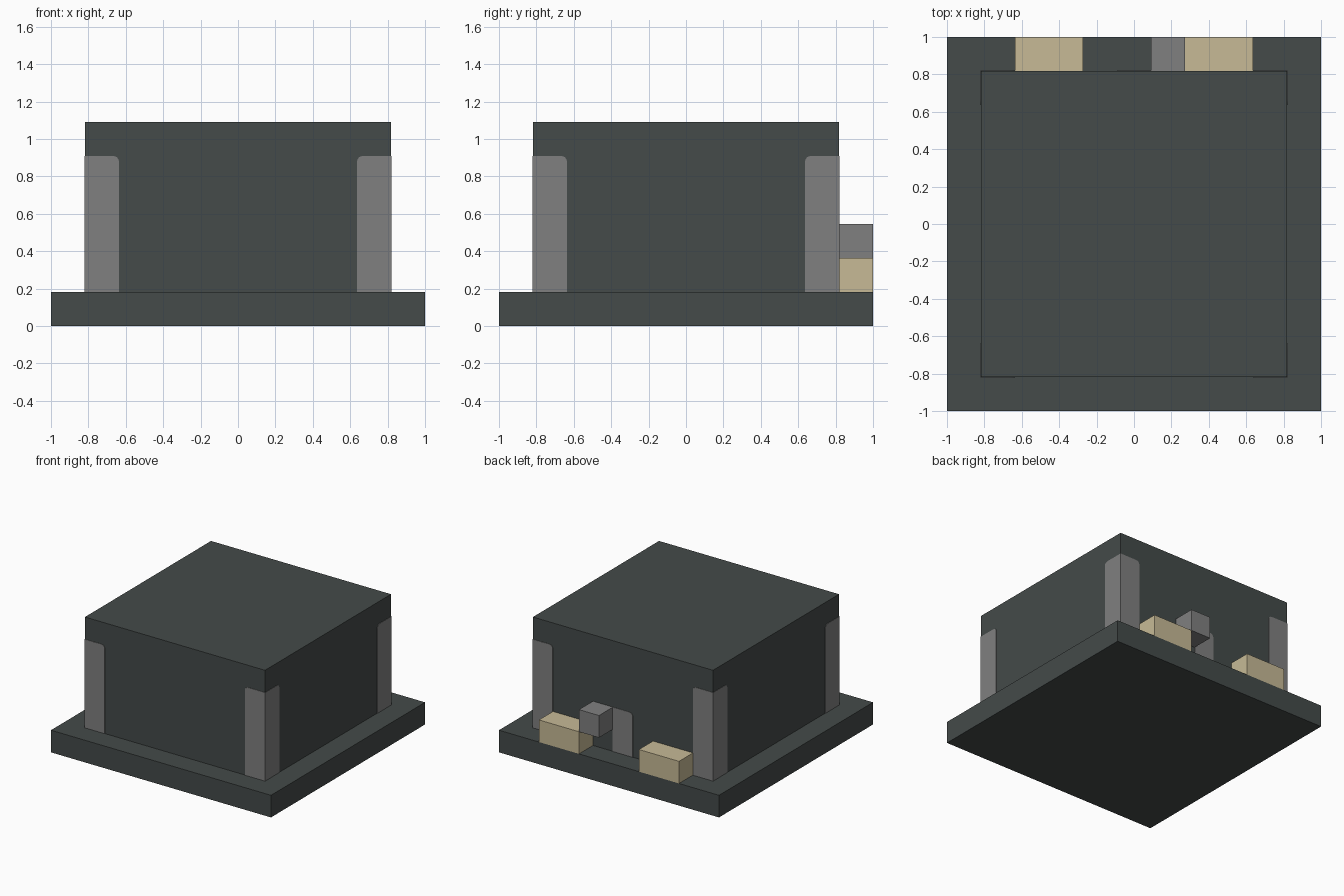
import bpy
import bmesh
from mathutils import Vector

cube = bpy.data.objects.get("Cube")
if cube:
    bpy.data.objects.remove(cube, do_unlink=True)

CELL = 2 / 11          # the whole model sits on an 11-cell grid
WALL = 4.5 * CELL      # half width of the body
PROUD = 0.003          # how far the painted panels stand out
ROUND = 0.03           # radius of the panel corners


def material(name, rgb):
    mat = bpy.data.materials.new(name)
    mat.use_nodes = True
    mat.diffuse_color = (*rgb, 1)
    mat.node_tree.nodes["Principled BSDF"].inputs["Base Color"].default_value = (*rgb, 1)
    return mat


slate = material("dark slate", (0.058, 0.069, 0.067))
grey = material("mid grey", (0.216, 0.216, 0.216))
sand = material("sand", (0.571, 0.491, 0.305))


def box(name, low, high, mat, rounded=()):
    """Box between two corners; rounded lists (axis, side) of top edges to round."""
    low, high = Vector(low), Vector(high)
    centre, size = (low + high) / 2, high - low
    bm = bmesh.new()
    bmesh.ops.create_cube(bm, size=1)
    for v in bm.verts:
        v.co = v.co * size
    edges = [e for e in bm.edges for axis, side in rounded
             if all(v.co.z > 0 and v.co[axis] * side > 0 for v in e.verts)]
    if edges:
        bmesh.ops.bevel(bm, geom=edges, offset=ROUND, segments=4,
                        profile=0.5, affect='EDGES')
    mesh = bpy.data.meshes.new(name)
    bm.to_mesh(mesh)
    bm.free()
    mesh.materials.append(mat)
    obj = bpy.data.objects.new(name, mesh)
    obj.location = centre
    bpy.context.collection.objects.link(obj)
    return obj


# Base slab and main body
box("base_slab", (-1, -1, 0), (1, 1, CELL), slate)
box("body", (-WALL, -WALL, CELL), (WALL, WALL, 6 * CELL), slate)

# Corner posts, wrapped round each vertical edge, inner top corners rounded
inner, outer = WALL - CELL, WALL + PROUD
for x_name, sx in (("left", 1), ("right", -1)):
    for y_name, sy in (("front", -1), ("back", 1)):
        xs = sorted((sx * inner, sx * outer))
        ys = sorted((sy * inner, sy * outer))
        box(f"{y_name}_{x_name}_post", (xs[0], ys[0], CELL),
            (xs[1], ys[1], 5 * CELL), grey, ((0, -sx), (1, -sy)))

# Door panel in the middle of the back wall
box("back_door", (-CELL / 2, inner, CELL), (CELL / 2, outer, 3 * CELL),
    grey, ((0, -1),))

# Block hung on the wall beside the door
box("wall_block", (CELL / 2, WALL, 2 * CELL), (1.5 * CELL, 1, 3 * CELL), grey)

# Benches on both sides of the door
for name, sx in (("left_bench", 1), ("right_bench", -1)):
    xs = sorted((sx * 1.5 * CELL, sx * 3.5 * CELL))
    box(name, (xs[0], WALL, CELL), (xs[1], 1, 2 * CELL), sand)
